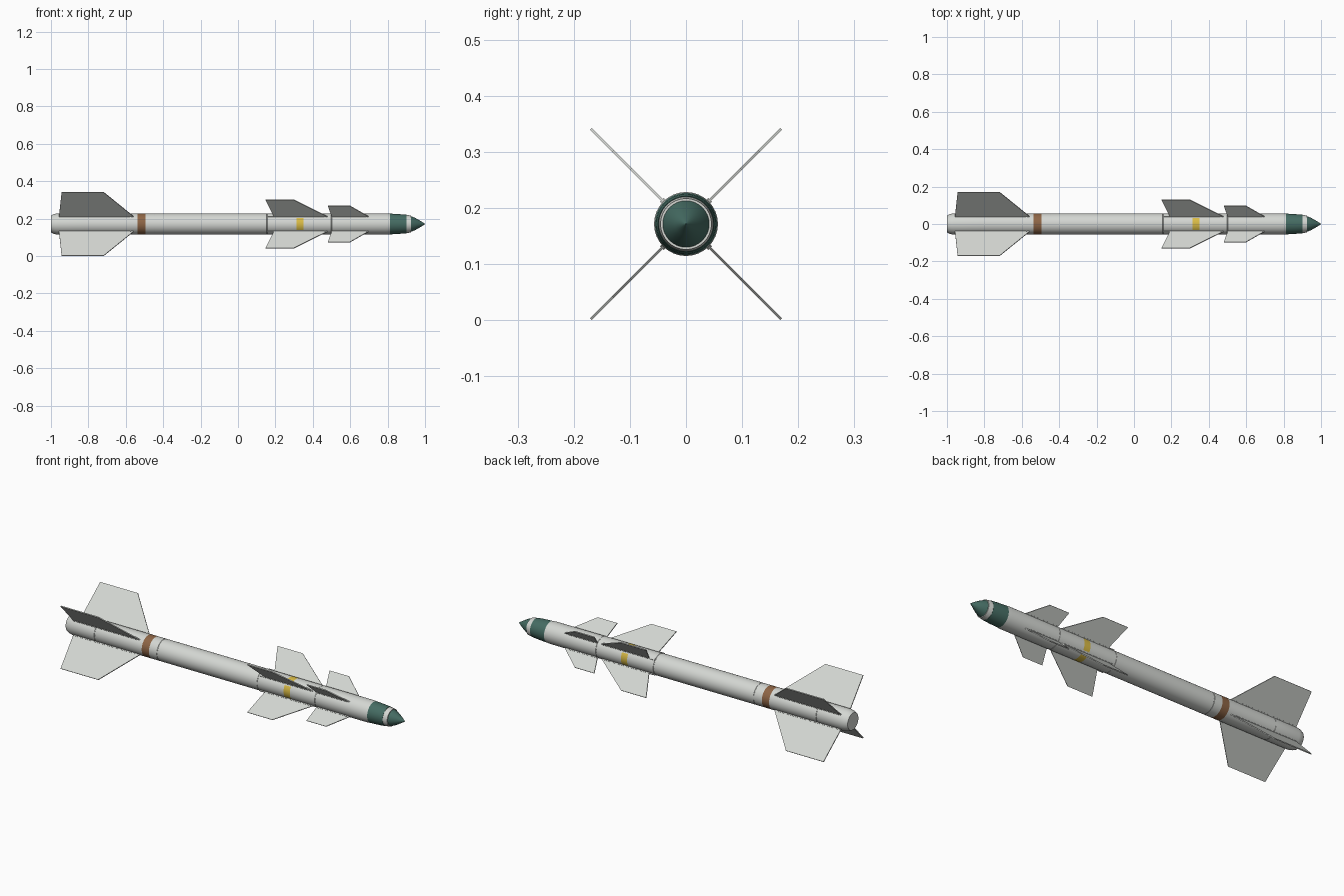
import bpy, bmesh, math
from mathutils import Matrix, Vector

cube = bpy.data.objects.get("Cube")
if cube:
    bpy.data.objects.remove(cube)

CZ = 0.1715      # height of the long axis
R = 0.057        # body radius
SIDES = 32


def material(name, rgb):
    m = bpy.data.materials.new(name)
    m.use_nodes = True
    m.diffuse_color = (*rgb, 1)
    m.node_tree.nodes["Principled BSDF"].inputs["Base Color"].default_value = (*rgb, 1)
    return m


GREY = material("pale_grey", (0.66, 0.68, 0.65))
GREEN = material("dark_green", (0.06, 0.15, 0.125))
BROWN = material("brown", (0.27, 0.13, 0.06))
YELLOW = material("yellow", (0.70, 0.50, 0.06))


def finish(name, bm, mats):
    bmesh.ops.recalc_face_normals(bm, faces=bm.faces)
    mesh = bpy.data.meshes.new(name)
    bm.to_mesh(mesh)
    bm.free()
    for m in mats:
        mesh.materials.append(m)
    obj = bpy.data.objects.new(name, mesh)
    bpy.context.collection.objects.link(obj)
    obj.location.z = CZ
    return obj


def lathe(name, profile, mats):
    """Spin (x, radius) points round the x axis and cap both ends."""
    bm = bmesh.new()
    rings = []
    for x, r in profile:
        rings.append([bm.verts.new((x, r * math.cos(a), r * math.sin(a)))
                      for a in (2 * math.pi * i / SIDES for i in range(SIDES))])
    for a, b in zip(rings, rings[1:]):
        for i in range(SIDES):
            j = (i + 1) % SIDES
            bm.faces.new((a[i], a[j], b[j], b[i]))
    bm.faces.new(rings[0])
    bm.faces.new(rings[-1])
    obj = finish(name, bm, mats)
    bpy.ops.object.select_all(action="DESELECT")
    obj.select_set(True)
    bpy.context.view_layer.objects.active = obj
    bpy.ops.object.shade_smooth_by_angle(angle=math.radians(25))
    return obj


def seam(x):
    """Shallow panel groove in the body profile."""
    return [(x - 0.002, R), (x - 0.001, R - 0.001), (x + 0.001, R - 0.001), (x + 0.002, R)]


# Body tube with painted brown band and four yellow patches
profile = [(-1.0, 0.046), (-0.985, 0.053), (-0.965, R)]
profile += seam(-0.82) + [(-0.537, R), (-0.494, R)] + seam(-0.445) + seam(0.155)
profile += [(0.313, R), (0.35, R)] + seam(0.50) + [(0.79, R), (0.812, 0.0555)]
body = lathe("body_tube", profile, [GREY, BROWN, YELLOW])
for p in body.data.polygons:
    c = p.center
    if -0.537 < c.x < -0.494:
        p.material_index = 1
    elif 0.313 < c.x < 0.35:
        off = math.degrees(math.atan2(c.z, c.y)) % 90
        if min(off, 90 - off) < 33:
            p.material_index = 2

# Nose sections
lathe("nose_collar", [(0.812, 0.0555), (0.86, 0.053), (0.90, 0.0495)], [GREEN])
lathe("nose_ring", [(0.90, 0.0485), (0.925, 0.0455)], [GREY])
lathe("nose_cone", [(0.922, 0.0425), (0.945, 0.034), (0.97, 0.020), (1.0, 0.001)], [GREEN])


def four_plates(name, outline, thickness):
    """Four copies of a flat (x, radius) outline set in a diagonal cross."""
    bm = bmesh.new()
    for k in range(4):
        turn = Matrix.Rotation(math.radians(45 + 90 * k), 3, "X")
        sides = [[bm.verts.new(turn @ Vector((x, r, s * thickness / 2))) for x, r in outline]
                 for s in (-1, 1)]
        bm.faces.new(sides[0])
        bm.faces.new(sides[1][::-1])
        n = len(outline)
        for i in range(n):
            j = (i + 1) % n
            bm.faces.new((sides[0][i], sides[1][i], sides[1][j], sides[0][j]))
    return finish(name, bm, [GREY])


def rail(name, x0, x1):
    four_plates(name, [(x0, 0.05), (x0, 0.061), (x1 - 0.02, 0.061), (x1, 0.05)], 0.009)


# Tail fins, middle fins and front fins with their root rails
four_plates("tail_fins", [(-0.958, 0.05), (-0.957, R), (-0.943, 0.24),
                          (-0.718, 0.24), (-0.558, R), (-0.55, 0.05)], 0.005)
four_plates("middle_fins", [(0.19, 0.05), (0.19, 0.062), (0.147, 0.184),
                            (0.297, 0.184), (0.478, R), (0.49, 0.05)], 0.005)
four_plates("front_fins", [(0.50, 0.05), (0.50, 0.062), (0.48, 0.139),
                           (0.596, 0.139), (0.698, R), (0.71, 0.05)], 0.005)
rail("tail_fin_rails", -0.955, -0.56)
rail("middle_fin_rails", 0.157, 0.48)
rail("front_fin_rails", 0.503, 0.70)
